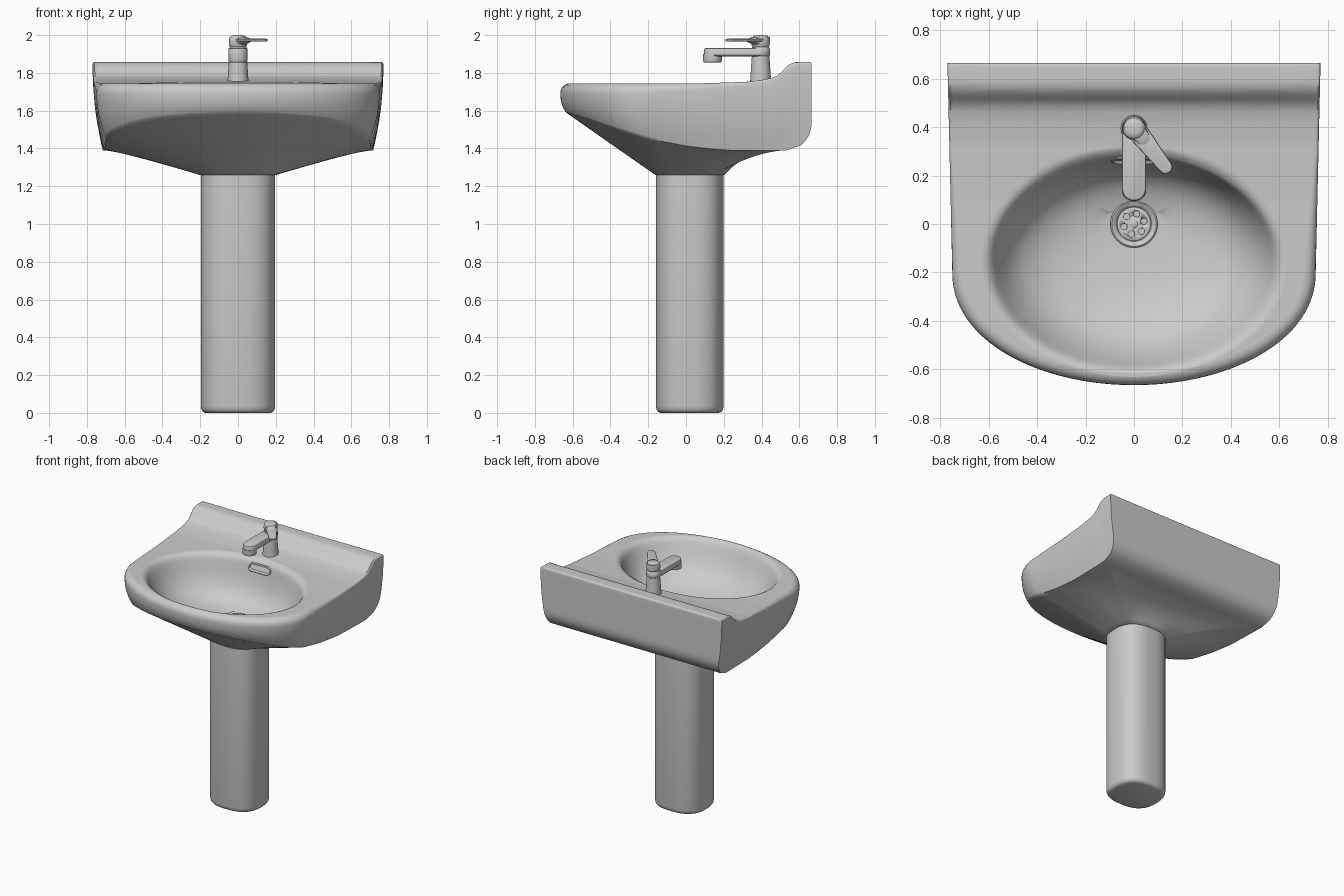
import bpy, math
from math import sin, cos, pi, atan2

if "Cube" in bpy.data.objects:
    bpy.data.objects.remove(bpy.data.objects["Cube"])


def interp(table, v):
    """Smooth-ish lookup in a list of (key, value) pairs."""
    if v <= table[0][0]:
        return table[0][1]
    for (a, p), (b, q) in zip(table, table[1:]):
        if v <= b:
            return p + (q - p) * (v - a) / (b - a)
    return table[-1][1]


def loft(name, rings, angle=40):
    """Join equal-length closed rings with quads and cap both ends."""
    n = len(rings[0])
    verts = [p for r in rings for p in r]
    faces = [(k * n + i, k * n + (i + 1) % n, (k + 1) * n + (i + 1) % n, (k + 1) * n + i)
             for k in range(len(rings) - 1) for i in range(n)]
    faces += [tuple(reversed(range(n))), tuple(range(len(verts) - n, len(verts)))]
    me = bpy.data.meshes.new(name)
    me.from_pydata(verts, [], faces)
    ob = bpy.data.objects.new(name, me)
    bpy.context.collection.objects.link(ob)
    bpy.ops.object.select_all(action='DESELECT')
    bpy.context.view_layer.objects.active = ob
    ob.select_set(True)
    bpy.ops.object.mode_set(mode='EDIT')
    bpy.ops.mesh.select_all(action='SELECT')
    bpy.ops.mesh.normals_make_consistent(inside=False)
    bpy.ops.object.mode_set(mode='OBJECT')
    bpy.ops.object.shade_smooth_by_angle(angle=math.radians(angle))
    return ob


def lathe(name, x, y, profile, n=40):
    return loft(name, [[(x + r * cos(2 * pi * i / n), y + r * sin(2 * pi * i / n), z)
                        for i in range(n)] for r, z in profile])


def capsule(p, q, rp, rq, z, n=16):
    """Flat outline around two circles, p and q."""
    d = atan2(q[1] - p[1], q[0] - p[0])
    arc = [d - pi / 2 + pi * i / n for i in range(n + 1)]
    return ([(q[0] + rq * cos(a), q[1] + rq * sin(a), z) for a in arc] +
            [(p[0] + rp * cos(a + pi), p[1] + rp * sin(a + pi), z) for a in arc])


def super_pt(a, rx, ry, e=2.6):
    c, s = cos(a), sin(a)
    return (rx * math.copysign(abs(c) ** (2 / e), c), 0.02 + ry * math.copysign(abs(s) ** (2 / e), s))


# basin outline: back edge, sides, round front
outline = [(0.77 - 1.54 * i / 40, 0.665) for i in range(40)]
left = [(-0.77 + 0.02 * i / 44, 0.665 - 0.865 * i / 44) for i in range(44)]
front = [(-0.75 * cos(pi * i / 80), -0.2 - 0.465 * sin(pi * i / 80) ** 0.95) for i in range(80)]
right = [(0.75 + 0.02 * i / 44, -0.2 + 0.865 * i / 44) for i in range(44)]
outline += left + front + right

DECK = [(0.1, 1.745), (0.33, 1.753), (0.42, 1.765), (0.47, 1.777), (0.5, 1.793), (0.52, 1.815),
        (0.54, 1.837), (0.56, 1.85), (0.585, 1.857)]
LOW = [(-0.665, 1.59), (-0.55, 1.56), (-0.4, 1.51), (-0.2, 1.45), (0, 1.413), (0.2, 1.395), (0.3, 1.39)]
ROUND = [(-0.25, 0.05), (0.3, 0.014)]


def deck(y):
    return interp(DECK, y)


angles = [atan2((y + 0.16) / 0.44, x / 0.59) for x, y in outline]


def bowl_ring(s, z):
    cy = -0.16 * min(1, s)
    return [(0.59 * s * cos(a), cy + 0.44 * s * sin(a), z) for a in angles]


# basin rings: drain seat, bowl, rim
rings = [[(0.095 * cos(a), 0.095 * sin(a), z) for a in angles] for z in (1.40, 1.413)]
for s, z in [(0.27, 1.418), (0.4, 1.43), (0.55, 1.45), (0.68, 1.48), (0.78, 1.52), (0.85, 1.565),
             (0.90, 1.61), (0.94, 1.655), (0.97, 1.695), (0.99, 1.718), (1.015, 1.735), (1.045, 1.743)]:
    rings.append(bowl_ring(s, z))

# deck out to the edge, then edge rounding
rim = bowl_ring(1.07, 0)


def inset(p, d):
    k = 1 - d / math.hypot(*p)
    return p[0] * k, p[1] * k


for k in range(31):
    t = k / 30
    ring = []
    for p, b in zip(outline, rim):
        x, y = inset(p, interp(ROUND, p[1]))
        x, y = b[0] + (x - b[0]) * t, b[1] + (y - b[1]) * t
        ring.append((x, y, deck(y)))
    rings.append(ring)
for k in range(1, 6):
    a = pi / 2 * k / 5
    ring = []
    for p in outline:
        r = interp(ROUND, p[1])
        ring.append((*inset(p, r * (1 - sin(a))), deck(p[1]) - r * (1 - cos(a))))
    rings.append(ring)

# outer wall, tucked in towards the bottom
for k in range(1, 19):
    u = k / 18
    ring = []
    for x, y in outline:
        top = deck(y) - interp(ROUND, y)
        z = top + (interp(LOW, y) - top) * u
        v = max(0, (u - 0.68) / 0.32)
        tuck = 0.2 * (1 - math.sqrt(max(0, 1 - v * v))) if y > 0 else 0.045 * u ** 2.5
        ring.append((x * (1 - 0.07 * u * u), y * (1 - tuck), z))
    rings.append(ring)

# underside, funnelling into the collar
low = rings[-1]
for k in range(1, 17):
    t = k / 16
    ring = []
    for x, y, z in low:
        a = atan2((y - 0.02) / 0.6, x / 0.72)
        cx, cy = super_pt(a, 0.203, 0.183)
        g = 1 - t ** (1 + 1.8 * max(0, sin(a)) ** 2)
        ring.append((x + (cx - x) * t, y + (cy - y) * t, 1.26 + (z - 1.26) * g))
    rings.append(ring)
loft("basin", rings, 50)

# pedestal
loft("pedestal", [[(*super_pt(2 * pi * i / 72, 0.197 - d, 0.179 - d), z) for i in range(72)]
                  for d, z in [(0.025, 0), (0.012, 0.005), (0.004, 0.016), (0, 0.035), (0, 1.275)]])

# drain flange and strainer with holes
lathe("drain_flange", 0, 0, [(0.098, 1.405), (0.098, 1.42), (0.092, 1.424), (0.078, 1.418), (0.072, 1.41)])
strainer = lathe("drain_strainer", 0, 0, [(0.07, 1.405), (0.07, 1.419), (0.066, 1.422)])
for i in range(6):
    a = math.radians(15 + 60 * i)
    cut = lathe("hole_cutter", 0.043 * cos(a), 0.043 * sin(a), [(0.013, 1.414), (0.013, 1.45)], 16)
    cut.hide_render = True
    cut.hide_set(True)
    m = strainer.modifiers.new("hole", 'BOOLEAN')
    m.operation, m.object = 'DIFFERENCE', cut
lathe("drain_screw", 0, 0, [(0.016, 1.42), (0.016, 1.425), (0.011, 1.428)], 20)

# overflow slot: oval trim with a recessed plate
slot = []
for off, dep in [(0.006, 0.01), (0.006, -0.004), (0, -0.007), (-0.006, -0.004), (-0.008, 0.004)]:
    slot.append([(x, 0.263 + dep + 0.4 * z, 1.69 + z) for x, z, _ in
                 capsule((-0.065, 0), (0.065, 0), 0.024 + off, 0.024 + off, 0)])
loft("overflow_slot", slot)

# tap column, neck ring and head
lathe("tap_body", 0, 0.395, [(0.056, 1.74), (0.054, 1.78), (0.047, 1.88), (0.046, 1.89), (0.05, 1.895),
                             (0.05, 1.928), (0.046, 1.933), (0.043, 1.938), (0.047, 1.944), (0.048, 1.965),
                             (0.046, 1.985), (0.038, 1.996), (0.022, 2.0)])

# tap spout with downturned nozzle
loft("tap_spout", [capsule((0, 0.39), (0, 0.145), 0.05 - d, 0.05 - d, z)
                   for d, z in [(0.006, 1.888), (0, 1.894), (0, 1.922), (0.003, 1.928), (0.01, 1.931)]])
lathe("tap_nozzle", 0, 0.14, [(0.04, 1.862), (0.042, 1.855), (0.048, 1.857), (0.05, 1.865), (0.05, 1.9)])

# tap lever, angled to one side
loft("tap_lever", [capsule((0, 0.4), (0.13, 0.235), 0.045 - d, 0.028 - d, z)
                   for d, z in [(0.008, 1.966), (0.001, 1.969), (0, 1.974), (0.002, 1.978), (0.01, 1.981)]])
loft("tap_lever_root", [capsule((0, 0.4), (0.012 + 1.2 * e, 0.385 - 1.5 * e), 0.044, 0.03, z)
                        for e, z in [(0, 1.95), (0.03, 1.97), (0.02, 1.98), (0.005, 1.99)]])
